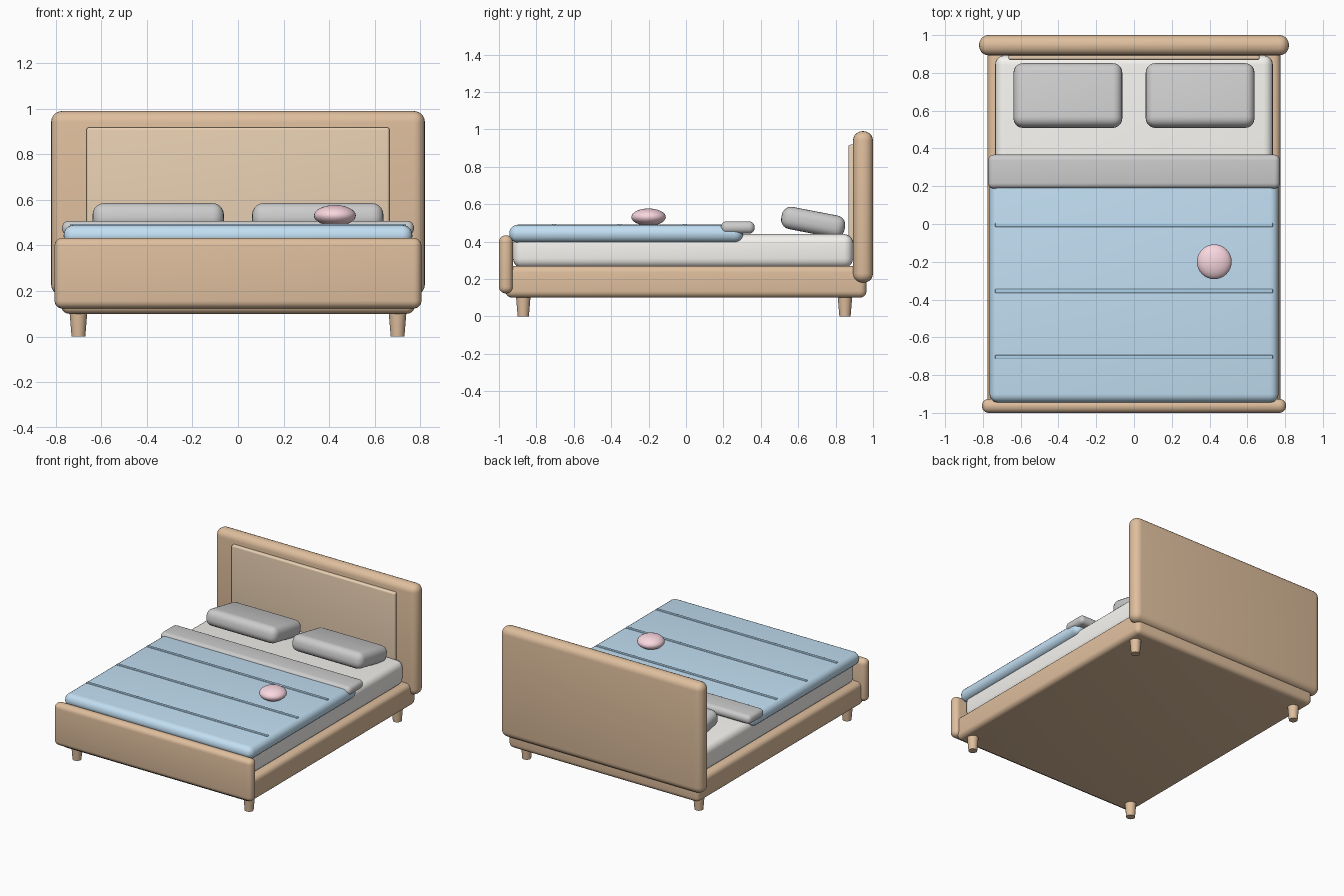
import bpy, math

if "Cube" in bpy.data.objects:
    bpy.data.objects.remove(bpy.data.objects["Cube"])


def material(name, rgb):
    m = bpy.data.materials.new(name)
    m.diffuse_color = (*rgb, 1)
    m.use_nodes = True
    m.node_tree.nodes["Principled BSDF"].inputs["Base Color"].default_value = m.diffuse_color
    return m


WOOD = material("wood", (0.74, 0.52, 0.34))
PANEL = material("light wood", (0.82, 0.63, 0.45))
SHEET = material("sheet", (0.93, 0.91, 0.87))
BLUE = material("blue cloth", (0.54, 0.74, 0.90))
SEAM = material("seam blue", (0.42, 0.64, 0.82))
PINK = material("pink", (0.95, 0.68, 0.74))


def finish(name, mat):
    ob = bpy.context.object
    ob.name = name
    if mat:
        ob.data.materials.append(mat)
    bpy.ops.object.shade_smooth_by_angle(angle=math.radians(35))
    return ob


def soft_box(name, x, y, z, bevel, mat=None, tilt=0):
    """Rounded box given by (min, max) ranges, optionally tilted about x."""
    ranges = (x, y, z)
    bpy.ops.mesh.primitive_cube_add(size=1, location=[(a + b) / 2 for a, b in ranges])
    ob = bpy.context.object
    ob.scale = [b - a for a, b in ranges]
    bpy.ops.object.transform_apply(location=False, rotation=False, scale=True)
    mod = ob.modifiers.new("round", 'BEVEL')
    mod.width = bevel
    mod.segments = 5
    bpy.ops.object.modifier_apply(modifier=mod.name)
    ob.rotation_euler.x = tilt
    return finish(name, mat)


# Wooden bed frame
soft_box("base_frame", (-0.775, 0.775), (-0.965, 0.965), (0.10, 0.27), 0.035, WOOD)
soft_box("headboard", (-0.82, 0.82), (0.893, 1.0), (0.18, 0.99), 0.05, WOOD)
soft_box("headboard_panel", (-0.665, 0.665), (0.868, 0.91), (0.32, 0.918), 0.012, PANEL)
soft_box("footboard", (-0.805, 0.805), (-1.0, -0.926), (0.123, 0.433), 0.035, WOOD)

# Tapered legs
for sx, side in ((-1, "left"), (1, "right")):
    for y, end in ((-0.87, "front"), (0.85, "back")):
        bpy.ops.mesh.primitive_cone_add(vertices=24, radius1=0.03, radius2=0.04,
                                        depth=0.12, location=(sx * 0.70, y, 0.06))
        finish(f"{end}_{side}_leg", WOOD)

# Mattress and bedding
soft_box("mattress", (-0.735, 0.735), (-0.925, 0.893), (0.26, 0.44), 0.05, SHEET)
soft_box("blanket", (-0.765, 0.765), (-0.945, 0.305), (0.395, 0.49), 0.045, BLUE)
soft_box("blanket_fold", (-0.772, 0.772), (0.187, 0.367), (0.443, 0.508), 0.03)

# Quilted seams across the blanket
for i, y in enumerate((-0.705, -0.355, -0.005)):
    soft_box(f"blanket_seam_{i + 1}", (-0.735, 0.735), (y - 0.011, y + 0.011),
             (0.476, 0.495), 0.005, SEAM)

# Pillows, tilted down toward the headboard
for cx, side in ((-0.35, "left"), (0.35, "right")):
    soft_box(f"{side}_pillow", (cx - 0.288, cx + 0.288), (0.508, 0.852),
             (0.443, 0.563), 0.05, None, -0.19)

# Small round cushion
bpy.ops.mesh.primitive_uv_sphere_add(segments=32, ring_count=16, radius=0.092,
                                     location=(0.425, -0.2, 0.531))
bpy.context.object.scale.z = 0.5
finish("round_cushion", PINK)
